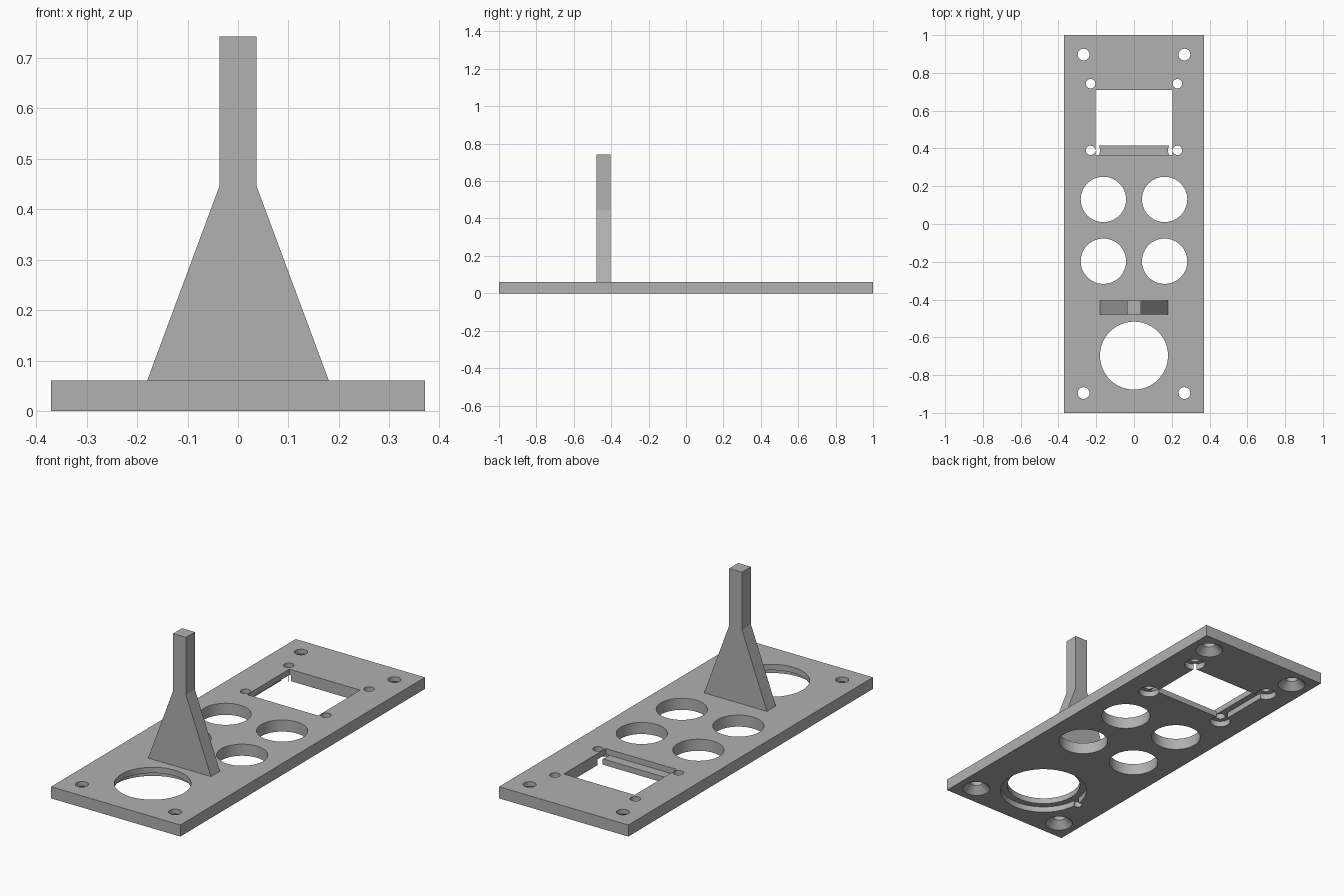
import bpy, bmesh
from mathutils import Matrix

default = bpy.data.objects.get("Cube")
if default:
    bpy.data.objects.remove(default, do_unlink=True)

grey = bpy.data.materials.new("plain grey")
grey.use_nodes = True
colour = (0.44, 0.44, 0.44, 1)
grey.diffuse_color = colour
grey.node_tree.nodes["Principled BSDF"].inputs["Base Color"].default_value = colour

THICK = 0.06   # plate thickness
STEP = 0.03    # depth of the recesses underneath
OVER = 0.02    # cutter overshoot


def add_object(name, bm):
    bmesh.ops.recalc_face_normals(bm, faces=bm.faces)
    mesh = bpy.data.meshes.new(name)
    bm.to_mesh(mesh)
    bm.free()
    mesh.materials.append(grey)
    obj = bpy.data.objects.new(name, mesh)
    bpy.context.collection.objects.link(obj)
    return obj


def box(name, x0, x1, y0, y1, z0, z1):
    bm = bmesh.new()
    bmesh.ops.create_cube(bm, size=1)
    for v in bm.verts:
        v.co.x = x1 if v.co.x > 0 else x0
        v.co.y = y1 if v.co.y > 0 else y0
        v.co.z = z1 if v.co.z > 0 else z0
    return add_object(name, bm)


def cone(name, x, y, r0, r1, z0, z1, sides=64):
    bm = bmesh.new()
    bmesh.ops.create_cone(bm, cap_ends=True, segments=sides, radius1=r0, radius2=r1,
                          depth=z1 - z0, matrix=Matrix.Translation((x, y, (z0 + z1) / 2)))
    return add_object(name, bm)


def hole(x, y, r):
    return cone("hole_cutter", x, y, r, r, -OVER, THICK + OVER)


def recess(x, y, r):
    return cone("recess_cutter", x, y, r, r, -OVER, STEP)


plate = box("base_plate", -0.37, 0.37, -1, 1, 0, THICK)


def cut(cutter):
    cutter.hide_render = True
    mod = plate.modifiers.new("cut", 'BOOLEAN')
    mod.operation = 'DIFFERENCE'
    mod.solver = 'EXACT'
    mod.object = cutter
    bpy.context.view_layer.objects.active = plate
    bpy.ops.object.modifier_apply(modifier=mod.name)
    bpy.data.objects.remove(cutter, do_unlink=True)


# Display window with a sunken front ledge and a side groove underneath
cut(box("window_cutter", -0.203, 0.203, 0.415, 0.71, -OVER, THICK + OVER))
cut(box("ledge_cutter", -0.203, 0.203, 0.365, 0.45, STEP, THICK + OVER))
cut(box("groove_cutter", -0.235, -0.19, 0.42, 0.70, -OVER, STEP))

for side in (-1, 1):
    # Countersunk corner screw holes
    for y in (-0.895, 0.897):
        cut(hole(side * 0.267, y, 0.031))
        cut(cone("countersink_cutter", side * 0.267, y, 0.087, 0.031, -OVER, 0.036))
    # Counterbored display screw holes
    for y in (0.39, 0.743):
        cut(recess(side * 0.23, y, 0.05))
        cut(hole(side * 0.23, y, 0.025))
    # Button holes
    for y in (-0.197, 0.13):
        cut(hole(side * 0.162, y, 0.12))

# Large round opening with a stepped rim and a small notch
cut(recess(0, -0.697, 0.213))
cut(recess(-0.222, -0.697, 0.02))
cut(hole(0, -0.697, 0.18))

# Upright post with a flared foot
half = [(0.18, THICK), (0.037, 0.445), (0.037, 0.742)]
outline = half + [(-x, z) for x, z in reversed(half)]
bm = bmesh.new()
face = bm.faces.new([bm.verts.new((x, -0.478, z)) for x, z in outline])
extruded = bmesh.ops.extrude_face_region(bm, geom=[face])["geom"]
bmesh.ops.translate(bm, vec=(0, 0.073, 0),
                    verts=[g for g in extruded if isinstance(g, bmesh.types.BMVert)])
add_object("flared_post", bm)

# Smooth the round walls and keep the edges crisp
bpy.ops.object.select_all(action='DESELECT')
plate.select_set(True)
bpy.context.view_layer.objects.active = plate
bpy.ops.object.shade_smooth_by_angle(angle=0.5)
